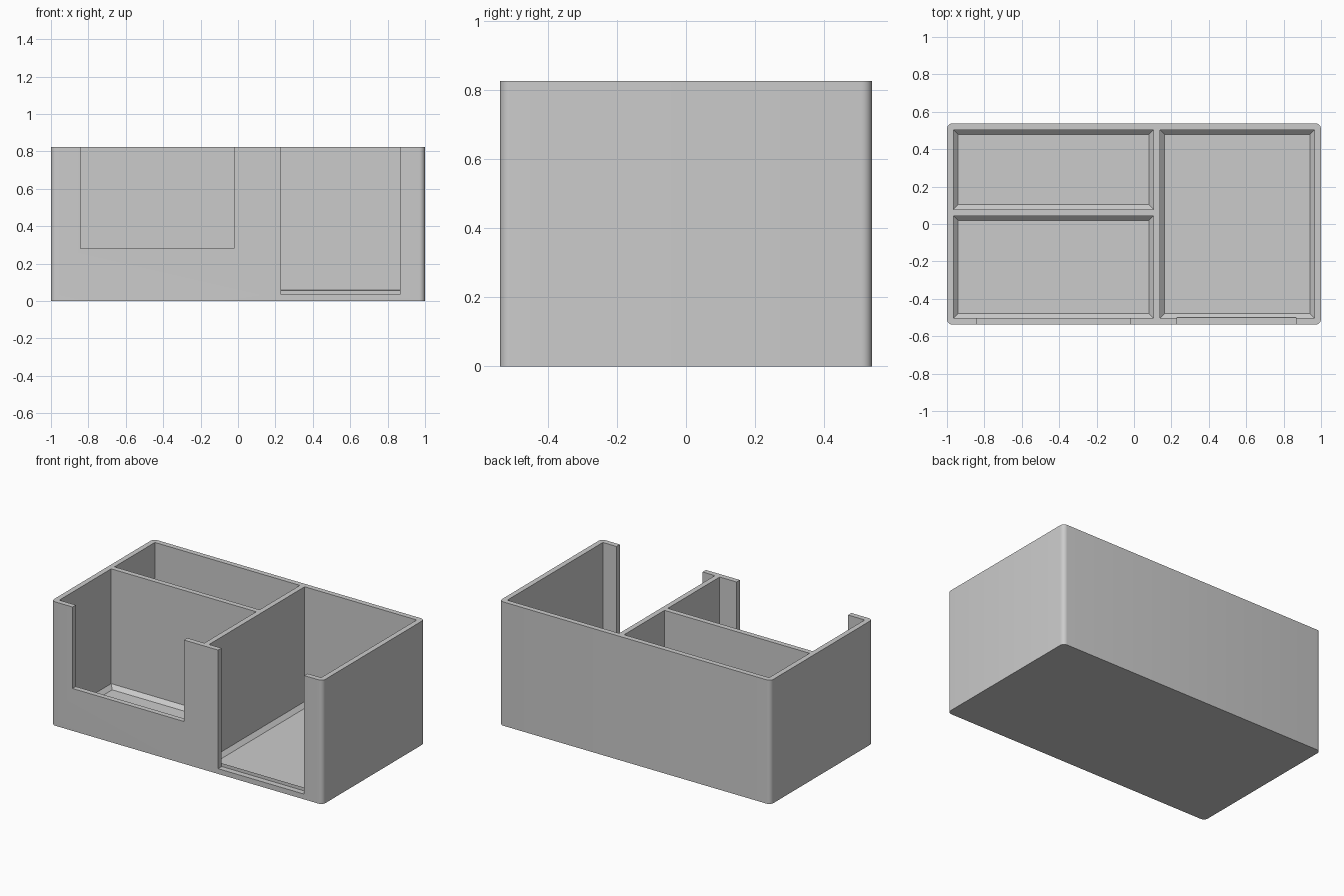
import bpy, bmesh, math
from mathutils import Vector

default = bpy.data.objects.get("Cube")
if default:
    bpy.data.objects.remove(default, do_unlink=True)

HALF_X, HALF_Y, HEIGHT = 1.0, 0.538, 0.825
WALL, FILLET, CORNER = 0.035, 0.025, 0.03
TOP = HEIGHT + 0.1  # cutters reach past the rim
IN_X, IN_Y = HALF_X - WALL, HALF_Y - WALL

grey = bpy.data.materials.new("plain grey")
grey.use_nodes = True
grey.diffuse_color = (0.6, 0.6, 0.6, 1)
grey.node_tree.nodes["Principled BSDF"].inputs["Base Color"].default_value = (0.6, 0.6, 0.6, 1)


def block(name, low, high, bevel=0, segments=1, pick=None):
    """Box between two corners, bevelled on the edges chosen by pick."""
    low, high = Vector(low), Vector(high)
    bm = bmesh.new()
    bmesh.ops.create_cube(bm, size=1)
    for v in bm.verts:
        v.co = [(a + b) / 2 + c * (b - a) for a, b, c in zip(low, high, v.co)]
    if pick:
        bmesh.ops.bevel(bm, geom=[e for e in bm.edges if pick(e)], offset=bevel,
                        segments=segments, profile=0.5, affect='EDGES')
    mesh = bpy.data.meshes.new(name)
    bm.to_mesh(mesh)
    bm.free()
    mesh.materials.append(grey)
    obj = bpy.data.objects.new(name, mesh)
    bpy.context.collection.objects.link(obj)
    return obj


def is_vertical(e):
    return abs(e.verts[0].co.z - e.verts[1].co.z) > 0.1


def is_bottom(e):
    return max(v.co.z for v in e.verts) < 0.1


# Outer tray with rounded upright corners
tray = block("organizer_tray", (-HALF_X, -HALF_Y, 0), (HALF_X, HALF_Y, HEIGHT),
             CORNER, 6, is_vertical)

# Three compartments with sloped floor edges: x range, y range
cells = {
    "back_compartment": ((-IN_X, 0.104), (0.078, IN_Y)),
    "front_compartment": ((-IN_X, 0.104), (-IN_Y, 0.043)),
    "tall_compartment": ((0.139, IN_X), (-IN_Y, IN_Y)),
}
cutters = [block(name, (x[0], y[0], WALL), (x[1], y[1], TOP), FILLET, 1, is_bottom)
           for name, (x, y) in cells.items()]

# Access openings in the front wall: x range, sill height, rear limit
for name, x, sill, rear in (("shallow_opening", (-0.843, -0.021), 0.282, -IN_Y + 0.01),
                            ("deep_opening", (0.23, 0.865), WALL, -IN_Y + 0.003)):
    cutters.append(block(name, (x[0], -HALF_Y - 0.1, sill), (x[1], rear, TOP)))

# Cut everything out of the tray, then discard the cutters
bpy.ops.object.select_all(action='DESELECT')
tray.select_set(True)
bpy.context.view_layer.objects.active = tray
for cutter in cutters:
    mod = tray.modifiers.new("cut", 'BOOLEAN')
    mod.operation, mod.solver, mod.object = 'DIFFERENCE', 'EXACT', cutter
    bpy.ops.object.modifier_apply(modifier=mod.name)
    bpy.data.objects.remove(cutter, do_unlink=True)

bpy.ops.object.shade_smooth_by_angle(angle=math.radians(30))
